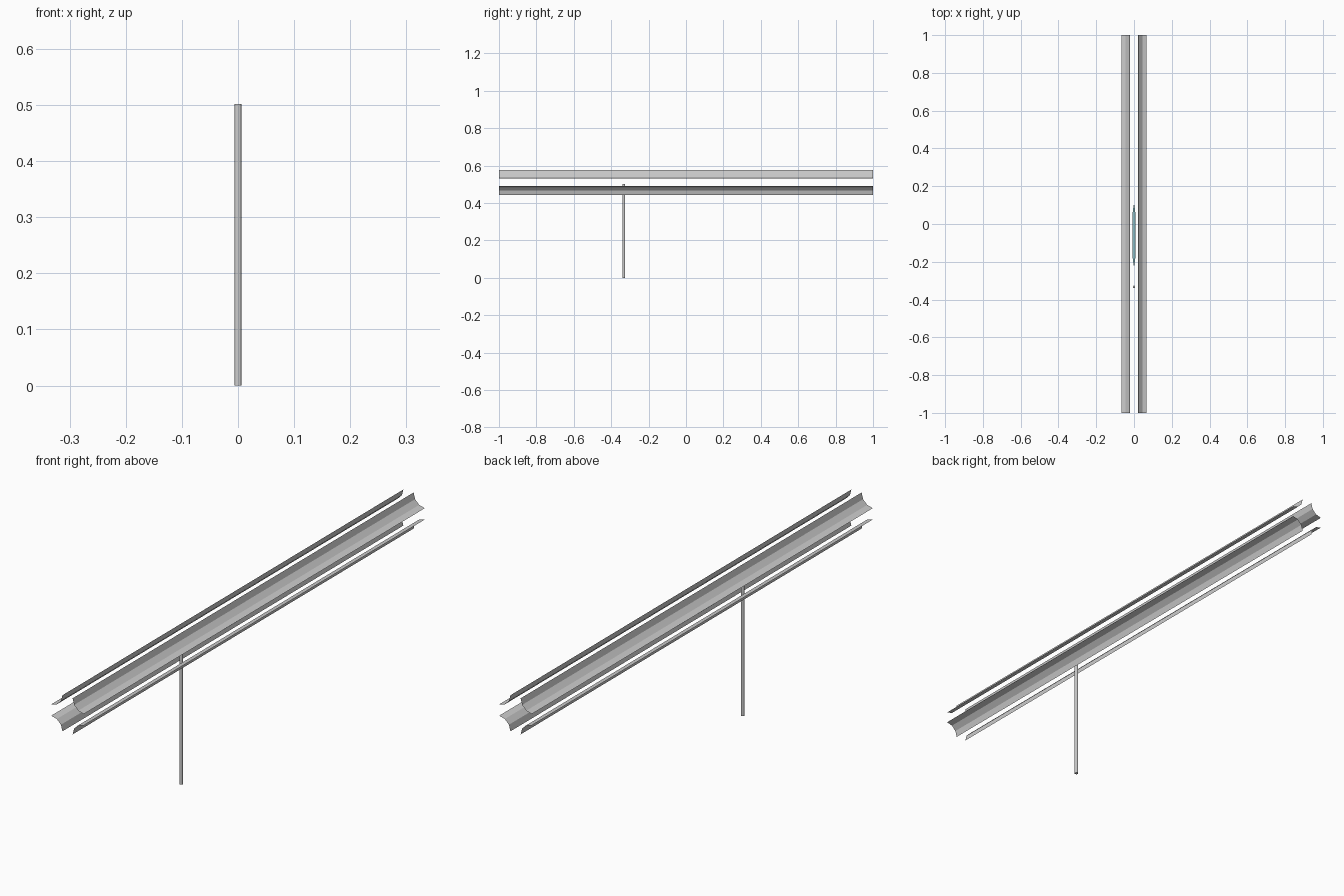
import bpy, bmesh, math

if "Cube" in bpy.data.objects:
    bpy.data.objects.remove(bpy.data.objects["Cube"])

CZ = 0.511          # height of the beam axis
OUT, R = 0.067, 0.046   # half width of the beam, radius of the concave corners
SEGS = 3


def mesh_object(name, bm):
    me = bpy.data.meshes.new(name)
    bm.to_mesh(me)
    bm.free()
    ob = bpy.data.objects.new(name, me)
    bpy.context.collection.objects.link(ob)
    return ob


# Concave corner channel: a quarter arc around the outer corner, run along y
def corner_channel(name, sx, sz):
    bm = bmesh.new()
    rows = []
    for i in range(SEGS + 1):
        a = math.radians(90) * i / SEGS
        x = sx * (OUT - R * math.sin(a))
        z = CZ + sz * (OUT - R * math.cos(a))
        rows.append([bm.verts.new((x, y, z)) for y in (-1, 1)])
    for p, q in zip(rows, rows[1:]):
        loop = (p[0], p[1], q[1], q[0])
        bm.faces.new(loop if sx * sz > 0 else loop[::-1])
    return mesh_object(name, bm)


for sx, side in ((-1, "left"), (1, "right")):
    for sz, level in ((-1, "lower"), (1, "upper")):
        corner_channel(f"{level}_{side}_channel", sx, sz)

# Thin round post
bm = bmesh.new()
bmesh.ops.create_cone(bm, cap_ends=True, segments=12, radius1=0.0065,
                      radius2=0.0065, depth=0.502)
bmesh.ops.translate(bm, verts=bm.verts, vec=(0, -0.333, 0.251))
mesh_object("post", bm)

# Slim tapered plates inside the beam
teal = bpy.data.materials.new("plate_teal")
teal.diffuse_color = (0.25, 0.5, 0.55, 1)
teal.use_nodes = True
teal.node_tree.nodes["Principled BSDF"].inputs["Base Color"].default_value = teal.diffuse_color
for name, z in (("lower_plate", 0.483), ("upper_plate", 0.536)):
    bm = bmesh.new()
    outline = [(0.002, -0.22), (0.007, -0.18), (0.007, 0.06), (0.002, 0.1)]
    pts = outline + [(-x, y) for x, y in reversed(outline)]
    bm.faces.new([bm.verts.new((x, y, z)) for x, y in pts])
    mesh_object(name, bm).data.materials.append(teal)
